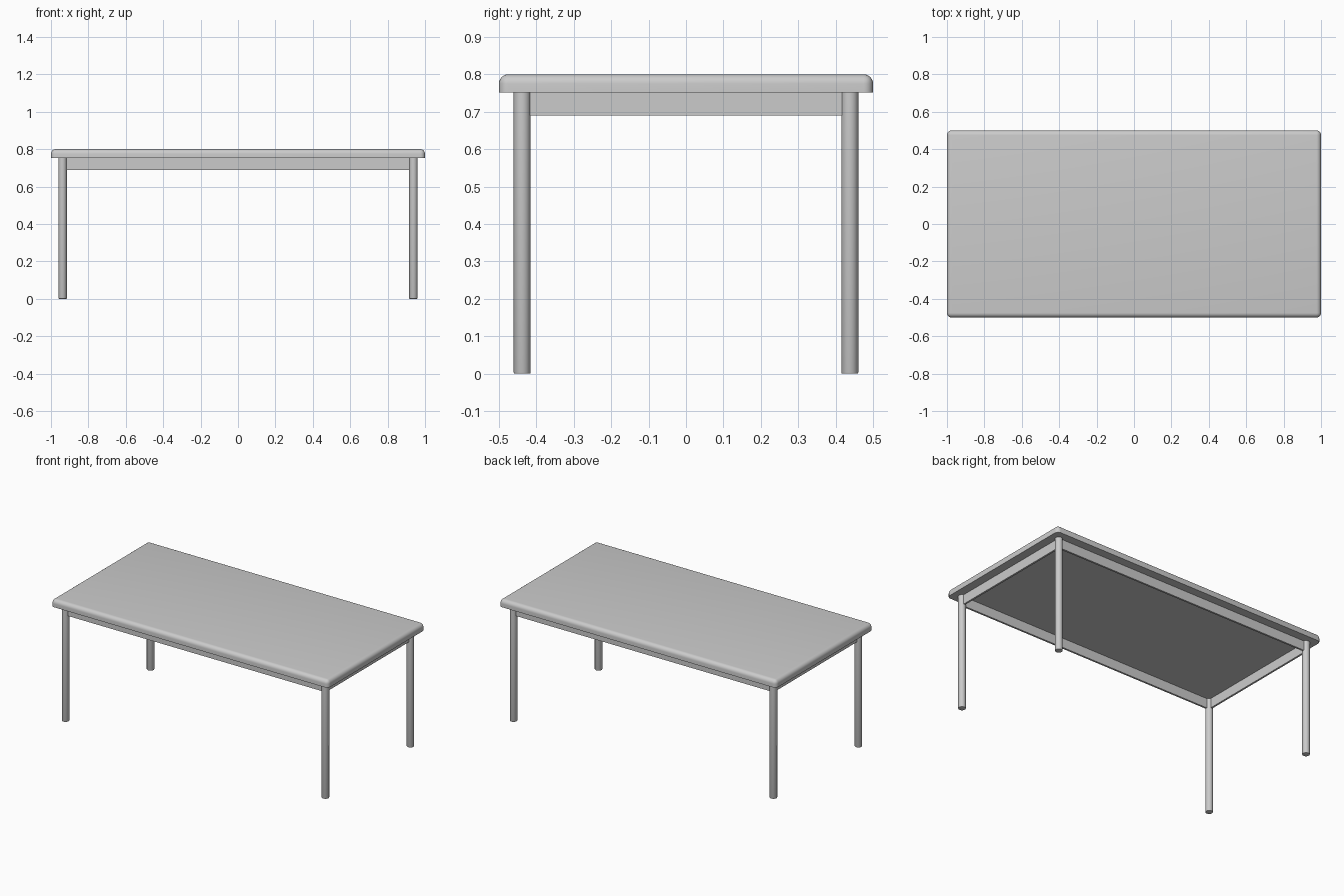
import bpy, bmesh, math

if "Cube" in bpy.data.objects:
    bpy.data.objects.remove(bpy.data.objects["Cube"])

LEG_X, LEG_Y, LEG_R = 0.938, 0.438, 0.0225
TOP_Z, UNDER_Z, APRON_Z = 0.80, 0.752, 0.69


def finish(bm, name, smooth=False):
    mesh = bpy.data.meshes.new(name)
    bm.to_mesh(mesh)
    bm.free()
    ob = bpy.data.objects.new(name, mesh)
    bpy.context.collection.objects.link(ob)
    if smooth:
        bpy.ops.object.select_all(action='DESELECT')
        ob.select_set(True)
        bpy.context.view_layer.objects.active = ob
        bpy.ops.object.shade_smooth_by_angle(angle=math.radians(35))
    return ob


def box(size, centre):
    bm = bmesh.new()
    bmesh.ops.create_cube(bm, size=1)
    bmesh.ops.scale(bm, vec=size, verts=bm.verts)
    bmesh.ops.translate(bm, vec=centre, verts=bm.verts)
    return bm


# Table top: rounded upper rim and corners, sharp lower edge
bm = box((2, 1, TOP_Z - UNDER_Z), (0, 0, (TOP_Z + UNDER_Z) / 2))
rim = [e for e in bm.edges if max(v.co.z for v in e.verts) > UNDER_Z + 0.01]
bmesh.ops.bevel(bm, geom=rim, offset=0.025, segments=6, profile=0.5,
                affect='EDGES', clamp_overlap=True)
finish(bm, "table_top", smooth=True)

# Round legs with a slightly eased foot
for sx, side in ((-1, "left"), (1, "right")):
    for sy, end in ((-1, "front"), (1, "back")):
        bm = bmesh.new()
        bmesh.ops.create_cone(bm, cap_ends=True, segments=32, radius1=LEG_R,
                              radius2=LEG_R, depth=UNDER_Z)
        bmesh.ops.translate(bm, vec=(sx * LEG_X, sy * LEG_Y, UNDER_Z / 2), verts=bm.verts)
        foot = [e for e in bm.edges if all(v.co.z < 0.01 for v in e.verts)]
        bmesh.ops.bevel(bm, geom=foot, offset=0.003, segments=2, profile=0.5, affect='EDGES')
        finish(bm, f"{end}_{side}_leg", smooth=True)

# Apron boards running between the legs
T, H = 0.012, UNDER_Z - APRON_Z
ZC = (UNDER_Z + APRON_Z) / 2
for s, end, side in ((-1, "front", "left"), (1, "back", "right")):
    finish(box((2 * (LEG_X - LEG_R * 0.8), T, H), (0, s * LEG_Y, ZC)), f"{end}_apron")
    finish(box((T, 2 * (LEG_Y - LEG_R * 0.8), H), (s * LEG_X, 0, ZC)), f"{side}_apron")
